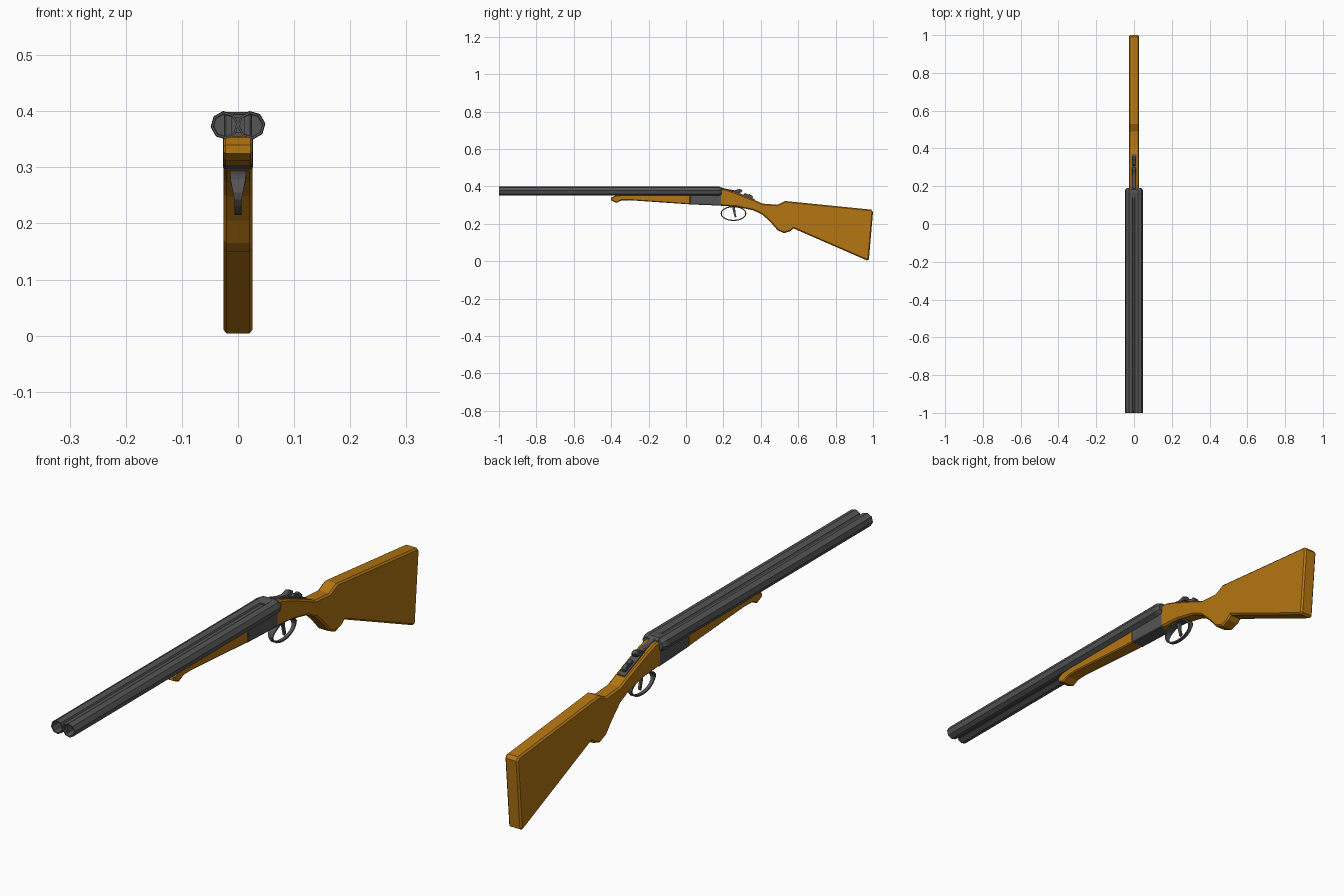
import bpy, bmesh, math

if "Cube" in bpy.data.objects:
    bpy.data.objects.remove(bpy.data.objects["Cube"])


def material(name, rgb):
    m = bpy.data.materials.new(name)
    m.diffuse_color = (*rgb, 1)
    m.use_nodes = True
    m.node_tree.nodes["Principled BSDF"].inputs["Base Color"].default_value = m.diffuse_color
    return m


WOOD = material("wood", (0.46, 0.18, 0.006))
METAL = material("dark_metal", (0.09, 0.09, 0.09))


def finish(bm, name, mat):
    bmesh.ops.recalc_face_normals(bm, faces=bm.faces)
    me = bpy.data.meshes.new(name)
    bm.to_mesh(me)
    bm.free()
    me.materials.append(mat)
    ob = bpy.data.objects.new(name, me)
    bpy.context.collection.objects.link(ob)
    return ob


def slab(name, profile, half, mat, chamfer=0.0, x=0.0):
    """Extrude a (y, z) side profile across x, chamfering the side outlines."""
    bm = bmesh.new()
    a = bm.faces.new([bm.verts.new((x - half, y, z)) for y, z in profile])
    ext = bmesh.ops.extrude_face_region(bm, geom=[a], use_keep_orig=True)
    for v in ext["geom"]:
        if isinstance(v, bmesh.types.BMVert):
            v.co.x = x + half
    bmesh.ops.recalc_face_normals(bm, faces=bm.faces)
    if chamfer:
        edges = [e for e in bm.edges if abs(e.verts[0].co.x - e.verts[1].co.x) < 1e-6]
        bmesh.ops.bevel(bm, geom=edges, offset=chamfer, segments=1, affect='EDGES', profile=0.5)
    return finish(bm, name, mat)


def barrel(name, x):
    """Eight-sided lathe along y with a hollow bore."""
    stations = [(0.15, 0.019), (-1, 0.0205), (-1, 0.0245), (0.15, 0.0245),
                (0.165, 0.0255), (0.18, 0.0235), (0.19, 0.017)]
    bm = bmesh.new()
    rings = []
    for y, r in stations:
        rings.append([bm.verts.new((x + r * math.cos(i * math.tau / 8 + 0.12), y,
                                    0.375 + r * math.sin(i * math.tau / 8 + 0.12)))
                      for i in range(8)])
    for a, b in zip(rings, rings[1:]):
        for i in range(8):
            j = (i + 1) % 8
            bm.faces.new((a[i], a[j], b[j], b[i]))
    bm.faces.new(rings[0])
    bm.faces.new(rings[-1])
    return finish(bm, name, METAL)


# Twin barrels, rib between them and breech block
for side, x in (("left", 0.0235), ("right", -0.0235)):
    barrel(side + "_barrel", x)
slab("barrel_rib", [(-0.99, 0.361), (-0.99, 0.389), (0.17, 0.389), (0.17, 0.361)], 0.012, METAL)
slab("breech_block", [(0.14, 0.352), (0.14, 0.394), (0.165, 0.399), (0.182, 0.398),
                      (0.192, 0.39), (0.192, 0.352)], 0.024, METAL, 0.003)

# Receiver
slab("receiver", [(0.02, 0.304), (0.02, 0.356), (0.19, 0.356), (0.19, 0.297)], 0.0265, METAL, 0.003)

# Fore-end with hooked tip
slab("fore_end", [(-0.375, 0.353), (-0.4, 0.34), (-0.4, 0.325), (-0.372, 0.312), (-0.345, 0.325),
                  (-0.3, 0.326), (0.022, 0.304), (0.022, 0.356), (-0.3, 0.356)], 0.026, WOOD, 0.004)

# Butt stock with wrist and pistol grip
slab("stock", [(0.18, 0.388), (0.21, 0.386), (0.26, 0.37), (0.36, 0.33), (0.41, 0.308), (0.49, 0.302),
               (0.53, 0.322), (0.99, 0.276), (1.0, 0.264), (0.978, 0.01), (0.968, 0.004),
               (0.575, 0.175), (0.56, 0.162), (0.525, 0.15), (0.49, 0.165), (0.455, 0.205),
               (0.41, 0.248), (0.36, 0.272), (0.27, 0.291), (0.18, 0.297)], 0.0262, WOOD, 0.006)

# Top lever, tang and safety catch
slab("top_lever", [(0.18, 0.385), (0.19, 0.394), (0.22, 0.386), (0.26, 0.379), (0.285, 0.386),
                   (0.302, 0.38), (0.296, 0.368), (0.265, 0.362)], 0.011, METAL, 0.003)
slab("tang", [(0.2, 0.38), (0.27, 0.37), (0.37, 0.33), (0.37, 0.32), (0.26, 0.36)], 0.014, METAL)
slab("safety_catch", [(0.305, 0.352), (0.315, 0.365), (0.33, 0.357), (0.342, 0.359),
                      (0.358, 0.345), (0.355, 0.332)], 0.008, METAL, 0.002)

# Trigger guard: oval strap, wider where it meets the receiver
bm = bmesh.new()
N = 20
rings = []
for i in range(N):
    a = math.tau * i / N
    c, s = math.cos(a), math.sin(a)
    w = 0.006 + 0.008 * max(0, min(1, s + 0.35))
    rings.append([bm.verts.new((sx * w, 0.254 + (0.069 - d) * c, 0.255 + (0.04 - d) * s))
                  for sx, d in ((-1, 0), (1, 0), (1, 0.006), (-1, 0.006))])
for k in range(N):
    p, q = rings[k], rings[(k + 1) % N]
    for i in range(4):
        j = (i + 1) % 4
        bm.faces.new((p[i], p[j], q[j], q[i]))
finish(bm, "trigger_guard", METAL)

# Trigger
slab("trigger", [(0.245, 0.3), (0.262, 0.3), (0.264, 0.26), (0.27, 0.238), (0.261, 0.232),
                 (0.254, 0.258)], 0.004, METAL)
